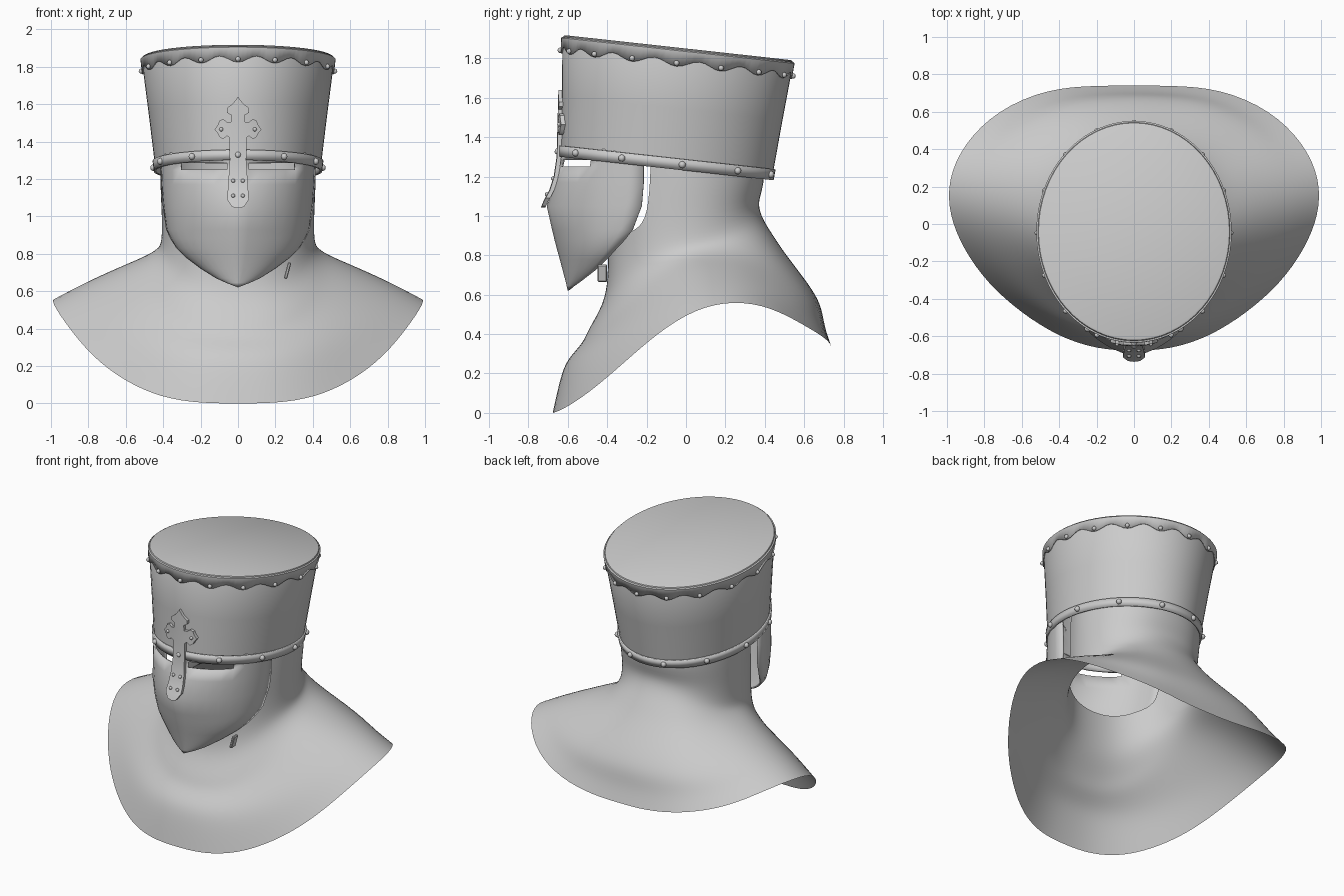
import bpy, bmesh, math
from mathutils import Matrix, Vector
from math import sin, cos, radians, tau

if "Cube" in bpy.data.objects:
    bpy.data.objects.remove(bpy.data.objects["Cube"])

steel = bpy.data.materials.new("pale_grey")
steel.diffuse_color = (0.6, 0.6, 0.6, 1)
steel.use_nodes = True
steel.node_tree.nodes["Principled BSDF"].inputs["Base Color"].default_value = steel.diffuse_color


def finish(name, bm, angle=35, thick=0.0, subsurf=0):
    """Turn a bmesh into a smooth shaded object."""
    bmesh.ops.remove_doubles(bm, verts=bm.verts, dist=1e-5)
    bmesh.ops.recalc_face_normals(bm, faces=bm.faces)
    me = bpy.data.meshes.new(name)
    bm.to_mesh(me)
    bm.free()
    ob = bpy.data.objects.new(name, me)
    bpy.context.collection.objects.link(ob)
    me.materials.append(steel)
    if thick:
        m = ob.modifiers.new("thickness", 'SOLIDIFY')
        m.thickness, m.offset = thick, -1
    if subsurf:
        m = ob.modifiers.new("smooth", 'SUBSURF')
        m.levels = m.render_levels = subsurf
    bpy.ops.object.select_all(action='DESELECT')
    ob.select_set(True)
    bpy.context.view_layer.objects.active = ob
    bpy.ops.object.shade_smooth_by_angle(angle=radians(angle))
    return ob


def loft(rings, closed=True, skip=lambda r, c: False, cap=False):
    """Bridge rows of points with quads."""
    bm = bmesh.new()
    rows = [[bm.verts.new(p) for p in ring] for ring in rings]
    n = len(rows[0])
    for r in range(len(rows) - 1):
        for c in range(n if closed else n - 1):
            if not skip(r, c):
                d = (c + 1) % n
                bm.faces.new((rows[r][c], rows[r][d], rows[r + 1][d], rows[r + 1][c]))
    if cap:
        bm.faces.new(rows[-1])
    return bm


def lerp_table(table, z):
    """Piecewise linear lookup in an ascending (key, value) table."""
    for (a, va), (b, vb) in zip(table, table[1:]):
        if z <= b:
            return va + (vb - va) * max(0, (z - a) / (b - a))
    return table[-1][1]


def crown_point(t, v, off=0.0):
    """Point on the tilted, flaring crown; t=0 is the front, v runs bottom to top."""
    y = -0.10 + 0.06 * v - (0.535 + 0.05 * v + off) * cos(t)
    return Vector(((0.44 + 0.075 * v + off) * sin(t), y, 1.23 + 0.62 * v - 0.11 * y))


def crown_ring(v, off=0.0, n=64):
    return [crown_point(tau * i / n, v, off) for i in range(n)]


# Crown with bevelled flat top
finish("crown", loft([crown_ring(0), crown_ring(0.5), crown_ring(0.975, 0.002),
                      crown_ring(0.993, -0.004), crown_ring(1, -0.014)], cap=True))

# Lower band
finish("brow_band", loft([crown_ring(0, 0.010), crown_ring(0.09, 0.010)]), thick=0.012)

# Scalloped strip round the top
N = 128
angles = [tau * i / N for i in range(N)]
finish("scalloped_rim", loft([
    [crown_point(t, 0.90 - 0.055 * cos(8 * t) ** 2, 0.009) for t in angles],
    crown_ring(0.975, 0.009, N), crown_ring(0.985, 0.002, N)]), thick=0.009)

# Face plate: z, centre y, edge x, edge y, crease amount
visor_rows = [
    (0.62, -0.600, 0.000, -0.600, 0.30), (0.645, -0.606, 0.065, -0.565, 0.30),
    (0.67, -0.612, 0.120, -0.530, 0.30), (0.72, -0.625, 0.200, -0.465, 0.28),
    (0.78, -0.641, 0.280, -0.400, 0.26), (0.83, -0.655, 0.330, -0.355, 0.24),
    (0.88, -0.668, 0.362, -0.308, 0.22), (0.93, -0.680, 0.385, -0.270, 0.20),
    (1.05, -0.707, 0.402, -0.225, 0.16), (1.17, -0.665, 0.412, -0.215, 0.10),
    (1.25, -0.645, 0.415, -0.215, 0.08), (1.285, -0.636, 0.417, -0.215, 0.08),
    (1.34, -0.628, 0.420, -0.215, 0.08)]
half = [0, 8, 18, 28, 38, 48, 58, 68, 79, 90]
cols = [-a for a in half[:0:-1]] + half
rings = []
for z, f, ex, ey, k in visor_rows:
    ring = []
    for a in cols:
        s, c = sin(radians(a)), cos(radians(a))
        ring.append((ex * s, ey + (f - ey) * ((1 - k) * c + k * (1 - abs(s))), z))
    rings.append(ring)


# Eye slits are left open in one row of the plate
def slit(r, c):
    mid = abs(cols[c] + cols[c + 1]) / 2
    return r == 10 and 8 < mid < 48


finish("face_plate", loft(rings, False, slit), thick=0.012)

# Fleury cross with a long nasal bar, bent over the face
outline = [(0, 1.64), (.025, 1.605), (.06, 1.578), (.06, 1.555), (.035, 1.54), (.038, 1.505),
           (.06, 1.505), (.08, 1.52), (.1, 1.51), (.11, 1.485), (.125, 1.465), (.11, 1.445),
           (.1, 1.425), (.08, 1.412), (.06, 1.43), (.045, 1.42), (.044, 1.30),
           (.058, 1.09), (.032, 1.05), (0, 1.043)]
bend = [(1.04, -0.738), (1.08, -0.722), (1.13, -0.695), (1.2, -0.672), (1.3, -0.657), (1.64, -0.648)]


def cross_y(x, z):
    return lerp_table(bend, z) + 1.2 * x * x


bm = bmesh.new()
bm.faces.new([bm.verts.new((x, 0, z)) for x, z in
              outline + [(-x, z) for x, z in outline[-2:0:-1]]])
cuts = [((0, 0, z), (0, 0, 1)) for z in (1.08, 1.13, 1.165, 1.2, 1.3, 1.4, 1.465, 1.52)]
cuts += [((x, 0, 0), (1, 0, 0)) for x in (-0.07, 0, 0.07)]
for co, no in cuts:
    bmesh.ops.bisect_plane(bm, geom=bm.verts[:] + bm.edges[:] + bm.faces[:],
                           plane_co=co, plane_no=no)
for v in bm.verts:
    v.co.y = cross_y(v.co.x, v.co.z)
front = bmesh.ops.extrude_face_region(bm, geom=bm.faces[:])
for v in [g for g in front["geom"] if isinstance(g, bmesh.types.BMVert)]:
    v.co.y += 0.022
finish("nasal_cross", bm)

# Rivets on rim, band and cross
spots = [(crown_point(tau * i / 16, 0.872, 0.012), 0.014) for i in range(16)]
spots += [(crown_point(tau * i / 11, 0.045, 0.013), 0.018) for i in range(11)]
spots += [(Vector((x, cross_y(x, z), z)), 0.011) for x, z in
          [(0, 1.325), (-.09, 1.465), (.09, 1.465), (-.026, 1.11), (.026, 1.11),
           (-.026, 1.19), (.026, 1.19)]]
bm = bmesh.new()
for p, r in spots:
    bmesh.ops.create_uvsphere(bm, u_segments=10, v_segments=6, radius=r,
                              matrix=Matrix.Translation(p))
finish("rivets", bm, 60)

# Mail hood and cape: half of the hem, front to back
hem = [(0, -.68, 0), (.2, -.67, 0), (.41, -.60, .03), (.61, -.47, .12), (.78, -.32, .25),
       (.91, -.14, .41), (.99, .05, .53), (.995, .24, .57), (.91, .43, .54),
       (.73, .61, .44), (.46, .725, .37), (.2, .74, .33), (0, .74, .33)]
# Outward and downward fractions from neck to hem for front, side and back
drape = [((0, 0), (0, 0), (0, 0)),
         ((.07, .19), (.03, .14), (.16, .13)), ((.36, .38), (.12, .27), (.33, .27)),
         ((.46, .49), (.31, .41), (.68, .51)), ((.75, .60), (.62, .66), (.86, .67)),
         ((.87, .75), (.82, .83), (.89, .83)), ((1, 1), (1, 1), (1, 1))]
# Hood rings above the neck: half width, front y, back y, then front, side and back z
hood = [(.42, -.36, .40, 1.36, 1.34, 1.32), (.42, -.36, .405, 1.20, 1.18, 1.16),
        (.41, -.40, .365, .84, 1.00, 1.07)]
neck = (.41, -.40, .39, .68, .87, .99)


def ring_point(spec, i):
    w, yf, yb, zf, zs, zb = spec
    a = radians(15 * i)
    s, c = sin(a), cos(a)
    x = w * math.copysign(abs(s) ** 0.85, s) if abs(s) > 1e-6 else 0
    y = yf * c if c > 0 else -yb * c
    return Vector((x, y, zs * s * s + (zf if c > 0 else zb) * c * c))


columns = range(-12, 12)
rings = [[ring_point(spec, i) for i in columns] for spec in hood]
for front_d, side_d, back_d in drape:
    ring = []
    for i in columns:
        c = cos(radians(15 * i))
        end = front_d if c > 0 else back_d
        f, g = (side_d[j] * (1 - c * c) + end[j] * c * c for j in (0, 1))
        a = ring_point(neck, i)
        x, y, z = hem[abs(i)]
        b = Vector((math.copysign(x, i), y, z))
        p = a.lerp(b, f)
        p.z = a.z + (b.z - a.z) * g
        ring.append(p)
    rings.append(ring)
# The hood is open over the face
finish("mail_hood", loft(rings, True, lambda r, c: r < 2 and 8 <= c < 16), 180, subsurf=2)

# Chin strap end hanging below the face plate
bm = bmesh.new()
bmesh.ops.create_cube(bm, size=1, matrix=Matrix.Translation((.265, -.425, .71))
                      @ Matrix.Rotation(radians(15), 4, 'Y')
                      @ Matrix.Diagonal((.018, .05, .09, 1)))
bmesh.ops.bevel(bm, geom=bm.edges[:], offset=0.005, segments=1, affect='EDGES')
finish("chin_strap", bm)
